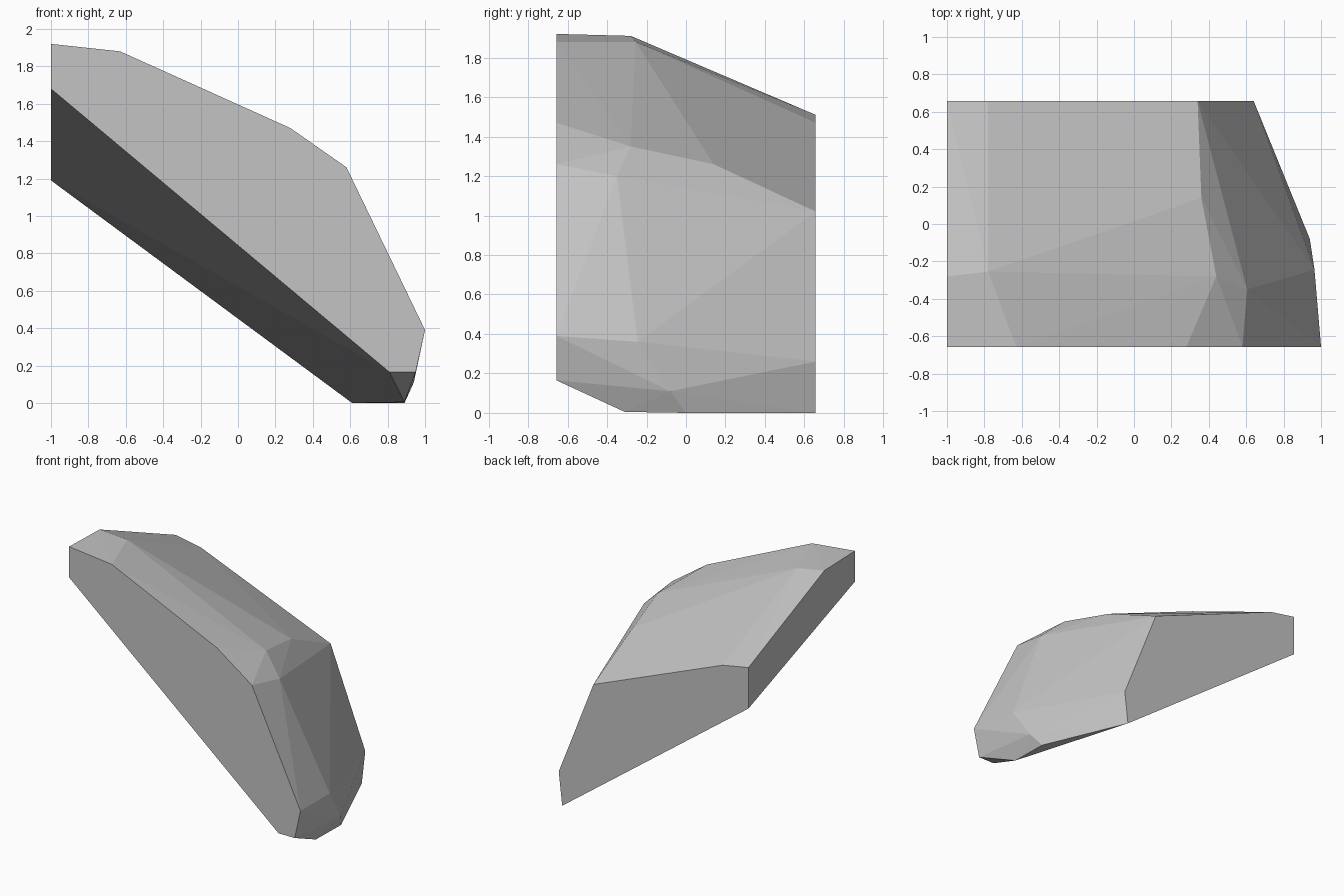
import bpy
import bmesh

# Remove the default object only
default_cube = bpy.data.objects.get("Cube")
if default_cube is not None:
    bpy.data.objects.remove(default_cube, do_unlink=True)


def make_material(name, colour):
    """Create a plain matte material."""
    material = bpy.data.materials.new(name)
    material.use_nodes = True
    material.diffuse_color = colour
    shader = material.node_tree.nodes["Principled BSDF"]
    shader.inputs["Base Color"].default_value = colour
    shader.inputs["Roughness"].default_value = 0.9
    return material


def hull_object(name, points, material):
    """Wrap a faceted convex skin around the corner points."""
    bm = bmesh.new()
    for point in points:
        bm.verts.new(point)
    result = bmesh.ops.convex_hull(bm, input=bm.verts[:])
    loose = {g for g in result["geom_interior"] + result["geom_unused"]
             if isinstance(g, bmesh.types.BMVert) and g.is_valid}
    bmesh.ops.delete(bm, geom=list(loose), context="VERTS")
    bmesh.ops.recalc_face_normals(bm, faces=bm.faces[:])
    mesh = bpy.data.meshes.new(name)
    bm.to_mesh(mesh)
    bm.free()
    mesh.materials.append(material)
    for polygon in mesh.polygons:
        polygon.use_smooth = False
    rock = bpy.data.objects.new(name, mesh)
    bpy.context.collection.objects.link(rock)
    return rock


half_depth = 0.657

# Flat front side, as an (x, z) outline
front_outline = [(-1, 1.92), (-0.63, 1.88), (0.28, 1.47), (0.58, 1.26),
                 (1, 0.39), (0.95, 0.165), (0.81, 0.165), (-1, 1.68)]

# Flat back side, lower and shorter
back_outline = [(-1, 1.51), (-0.78, 1.47), (0.34, 1.02),
                (0.64, 0.26), (0.61, 0), (-1, 1.19)]

# Chipped corners along the ridge, end and underside
chipped_corners = [(-1, -0.28, 1.91), (-0.78, -0.255, 1.88),
                   (0.44, -0.28, 1.35), (0.36, 0.14, 1.26),
                   (0.605, -0.35, 1.2), (0.965, -0.245, 0.36),
                   (0.94, -0.08, 0.11), (0.89, -0.31, 0.005),
                   (0.89, 0, 0)]

corners = [(x, -half_depth, z) for x, z in front_outline]
corners += [(x, half_depth, z) for x, z in back_outline]
corners += chipped_corners

stone_grey = make_material("stone grey", (0.55, 0.55, 0.55, 1))
hull_object("rock_slab", corners, stone_grey)
